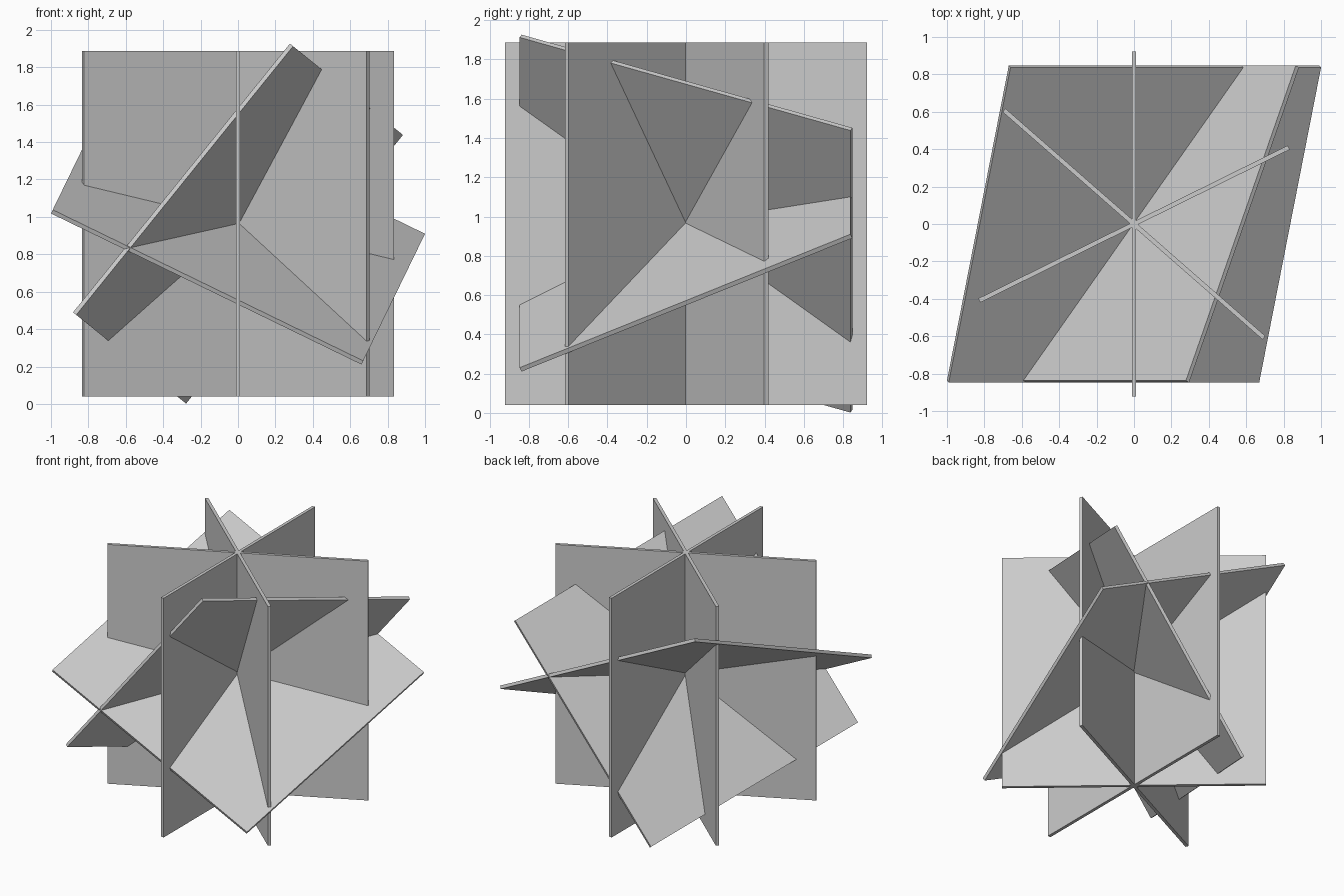
import bpy, math
from mathutils import Matrix, Vector

if "Cube" in bpy.data.objects:
    bpy.data.objects.remove(bpy.data.objects["Cube"])

SIDE, THICK = 1.846, 0.024
CENTRE = Vector((0, 0, 0.964))


def panel(name, u, v):
    """Thin square panel through the centre, edges along u and v."""
    u = Vector(u).normalized()
    v = Vector(v)
    v = (v - u * v.dot(u)).normalized()
    n = u.cross(v)
    bpy.ops.mesh.primitive_cube_add(size=1)
    ob = bpy.context.object
    ob.name = name
    rot = Matrix((u, v, n)).transposed().to_4x4()
    ob.matrix_world = (Matrix.Translation(CENTRE) @ rot
                       @ Matrix.Diagonal((SIDE, SIDE, THICK, 1)))


# Upright panels, by heading in the top view
for name, deg in (("upright_panel_middle", 90),
                  ("upright_panel_right", 26.3),
                  ("upright_panel_left", -41.2)):
    a = math.radians(deg)
    panel(name, (math.cos(a), math.sin(a), 0), (0, 0, 1))

# Tilted panels, by the directions of their edges
panel("tilted_panel_shallow", (-1.665, 0, 0.81), (0.335, 1.69, 0.68))
panel("tilted_panel_steep", (1.16, 0, 1.437), (0.589, 1.69, -0.476))
